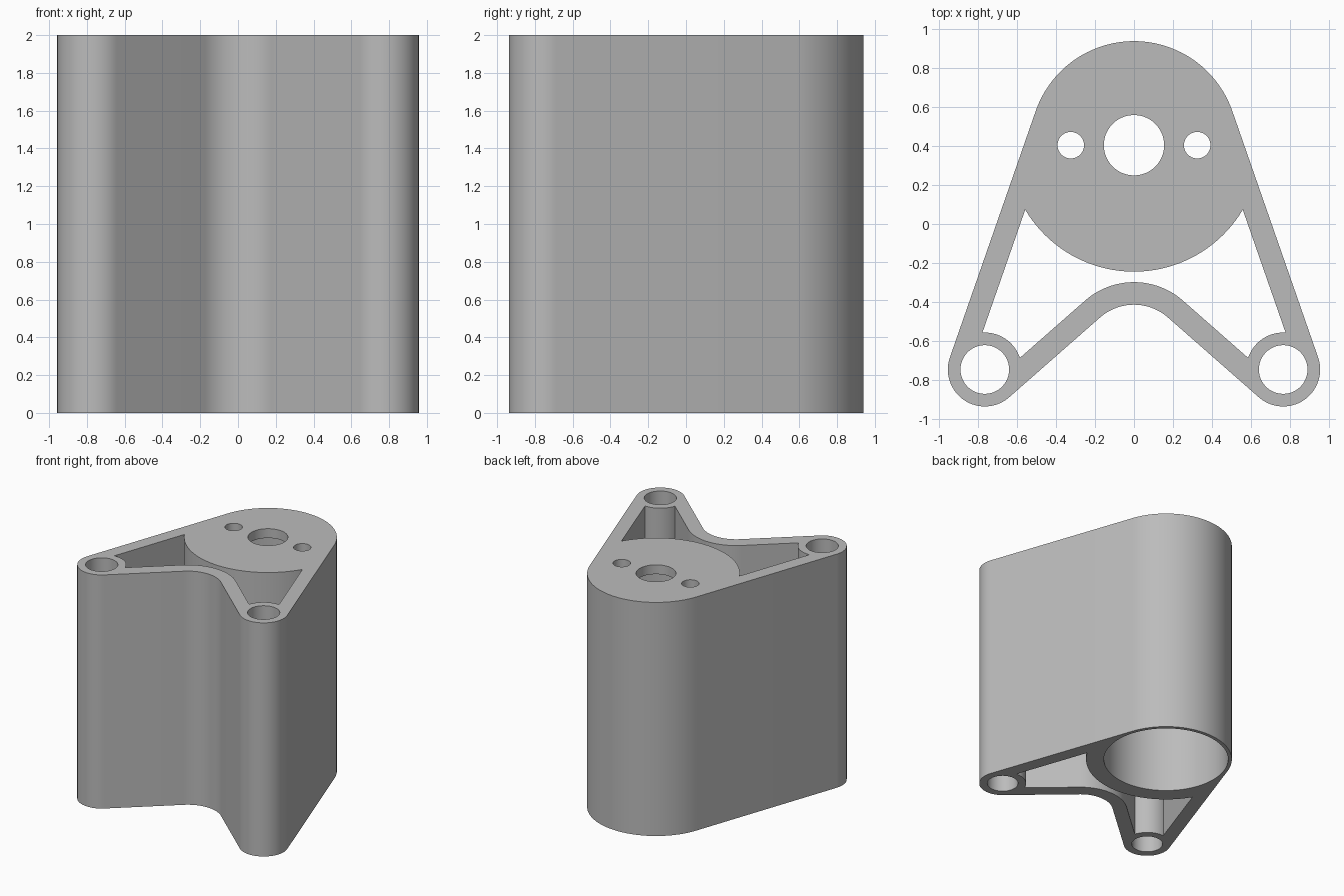
import bpy, bmesh, math
from math import cos, sin, acos, atan2, hypot, pi

if "Cube" in bpy.data.objects:
    bpy.data.objects.remove(bpy.data.objects["Cube"], do_unlink=True)

HEIGHT, PLATE = 2.0, 0.08
HUB, HUB_R, DISC_R, BORE_R = (0, 0.405), 0.535, 0.65, 0.505
BOSS, BOSS_R, BOSS_HOLE_R = (0.767, -0.748), 0.19, 0.125
ARCH, ARCH_R, WALL = (0, -0.68), 0.265, 0.116


def arc(center, radius, start, end, steps=32):
    return [(center[0] + radius * cos(start + (end - start) * i / steps),
             center[1] + radius * sin(start + (end - start) * i / steps))
            for i in range(steps + 1)]


def mirrored(half):
    """Close a half outline that starts and ends on x = 0."""
    return half + [(-x, y) for x, y in reversed(half[1:-1])]


def along(p, angle):
    return p[0] * cos(angle) + p[1] * sin(angle)


def prism(name, outline, z0, z1):
    bm = bmesh.new()
    base = bm.faces.new([bm.verts.new((x, y, z0)) for x, y in outline])
    top = bmesh.ops.extrude_face_region(bm, geom=[base])["geom"]
    bmesh.ops.translate(bm, vec=(0, 0, z1 - z0),
                        verts=[v for v in top if isinstance(v, bmesh.types.BMVert)])
    bmesh.ops.recalc_face_normals(bm, faces=bm.faces)
    mesh = bpy.data.meshes.new(name)
    bm.to_mesh(mesh)
    bm.free()
    ob = bpy.data.objects.new(name, mesh)
    bpy.context.collection.objects.link(ob)
    return ob


def round_cutter(name, x, y, radius, z0=-0.1, z1=HEIGHT + 0.1):
    return prism(name, arc((x, y), radius, 0, 2 * pi, 96)[:-1], z0, z1)


# Normal directions of the straight side wall and of the arched front wall
dx, dy = BOSS[0] - HUB[0], BOSS[1] - HUB[1]
side = atan2(dy, dx) + acos((HUB_R - BOSS_R) / hypot(dx, dy))
dx, dy = BOSS[0] - ARCH[0], BOSS[1] - ARCH[1]
front = atan2(dy, dx) + acos((ARCH_R + BOSS_R) / hypot(dx, dy))

# Outer body
body = prism("bracket_body", mirrored(
    arc(HUB, HUB_R, pi / 2, side)
    + arc(BOSS, BOSS_R, side, front - pi)
    + arc(ARCH, ARCH_R, front, pi / 2)), 0, HEIGHT)

# Pocket between hub, side walls, bosses and front wall
side_inner = along(HUB, side) + HUB_R - WALL
front_inner = along(ARCH, front) + ARCH_R + WALL
disc_end = side - acos((side_inner - along(HUB, side)) / DISC_R)
boss_start = side + acos((side_inner - along(BOSS, side)) / BOSS_R)
boss_end = front + acos((front_inner - along(BOSS, front)) / BOSS_R)
cutters = [prism("pocket_cutter", mirrored(
    arc(HUB, DISC_R, -pi / 2, disc_end)
    + arc(BOSS, BOSS_R, boss_start, boss_end)
    + arc(ARCH, ARCH_R + WALL, front, pi / 2)), -0.1, HEIGHT + 0.1)]

# Blind bore from below, shaft hole, screw holes and boss holes
cutters.append(round_cutter("bore_cutter", *HUB, BORE_R, z1=HEIGHT - PLATE))
cutters.append(round_cutter("shaft_hole_cutter", *HUB, 0.155, z0=HEIGHT - 0.3))
for s in (-1, 1):
    cutters.append(round_cutter("screw_hole_cutter", s * 0.325, HUB[1], 0.068, z0=HEIGHT - 0.3))
    cutters.append(round_cutter("boss_hole_cutter", s * BOSS[0], BOSS[1], BOSS_HOLE_R))

for cutter in cutters:
    cutter.hide_render = True
    mod = body.modifiers.new(cutter.name, "BOOLEAN")
    mod.operation, mod.solver, mod.object = "DIFFERENCE", "EXACT", cutter

# Bake the cuts and drop the cutters
bpy.context.view_layer.update()
result = bpy.data.meshes.new_from_object(
    body.evaluated_get(bpy.context.evaluated_depsgraph_get()))
body.modifiers.clear()
body.data = result
for cutter in cutters:
    bpy.data.objects.remove(cutter, do_unlink=True)

# Material
grey = bpy.data.materials.new("light_grey")
grey.use_nodes = True
colour = (0.5, 0.5, 0.5, 1)
grey.diffuse_color = colour
grey.node_tree.nodes["Principled BSDF"].inputs["Base Color"].default_value = colour
body.data.materials.clear()
body.data.materials.append(grey)

# Smooth curved walls, crisp edges
bpy.ops.object.select_all(action="DESELECT")
body.select_set(True)
bpy.context.view_layer.objects.active = body
bpy.ops.object.shade_smooth_by_angle(angle=math.radians(25))
